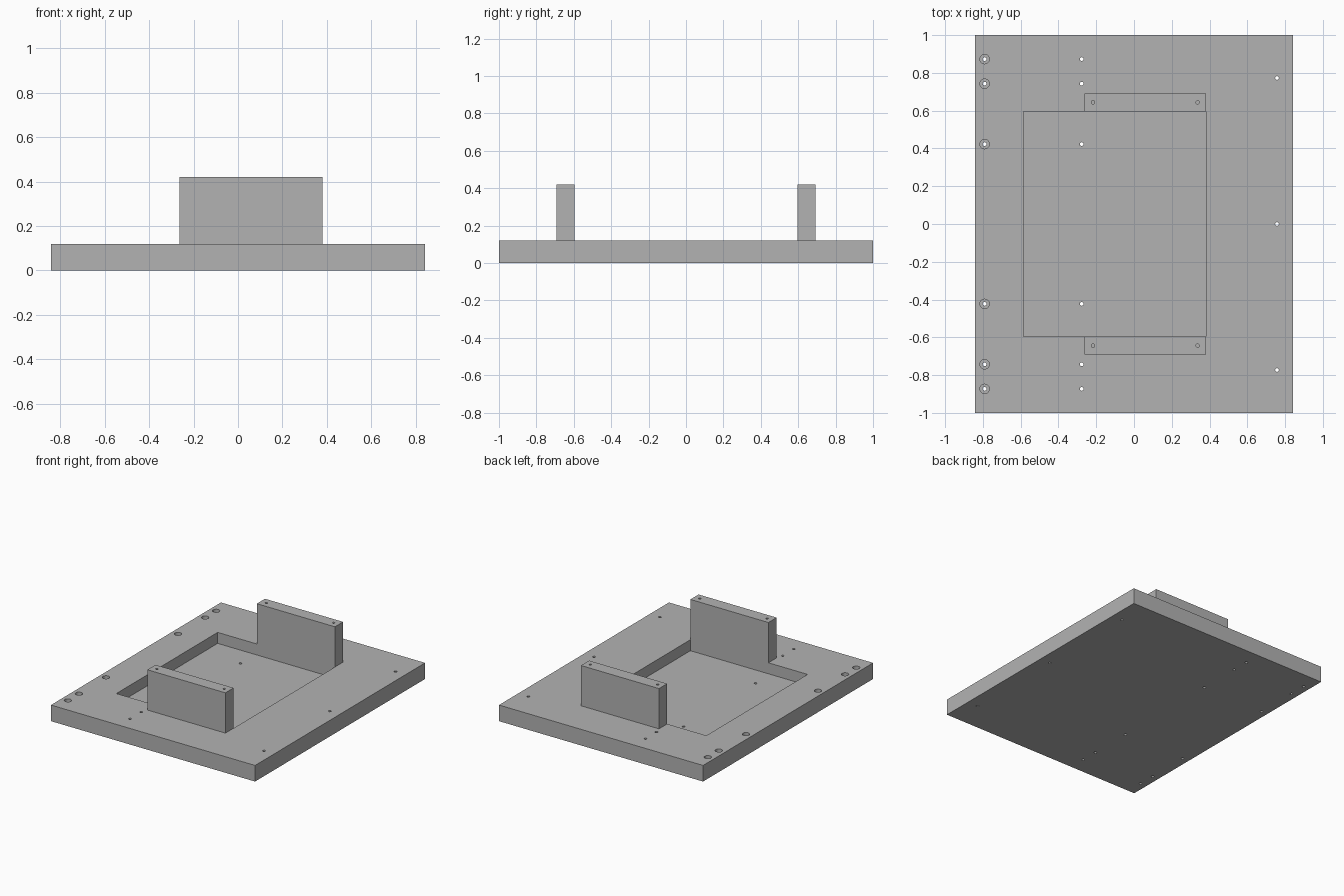
import bpy, bmesh
from mathutils import Matrix, Vector

cube = bpy.data.objects.get("Cube")
if cube:
    bpy.data.objects.remove(cube, do_unlink=True)

grey = bpy.data.materials.new("machined grey")
grey.use_nodes = True
grey.diffuse_color = (0.45, 0.45, 0.45, 1)
grey.node_tree.nodes["Principled BSDF"].inputs["Base Color"].default_value = grey.diffuse_color

PLATE_TOP, BRACKET_TOP = 0.12, 0.42
POCKET_FLOOR = 0.038
INNER_Y, OUTER_Y = 0.596, 0.692
BRACKET_X = (-0.262, 0.381)


def finish(name, bm):
    mesh = bpy.data.meshes.new(name)
    bm.to_mesh(mesh)
    bm.free()
    mesh.materials.append(grey)
    obj = bpy.data.objects.new(name, mesh)
    bpy.context.collection.objects.link(obj)
    return obj


def box(name, low, high):
    low, high = Vector(low), Vector(high)
    bm = bmesh.new()
    bmesh.ops.create_cube(bm, size=1, matrix=Matrix.Translation((low + high) / 2)
                          @ Matrix.Diagonal((*(high - low), 1)))
    return finish(name, bm)


def drills(name, points, radius, bottom, top):
    bm = bmesh.new()
    for x, y in points:
        bmesh.ops.create_cone(bm, cap_ends=True, segments=24, radius1=radius, radius2=radius,
                              depth=top - bottom,
                              matrix=Matrix.Translation((x, y, (bottom + top) / 2)))
    return finish(name, bm)


def cut(obj, cutter):
    cutter.hide_render = True
    mod = obj.modifiers.new("cut", 'BOOLEAN')
    mod.operation, mod.solver, mod.object = 'DIFFERENCE', 'EXACT', cutter
    bpy.context.view_layer.objects.active = obj
    bpy.ops.object.modifier_apply(modifier=mod.name)
    bpy.data.objects.remove(cutter, do_unlink=True)


# Base plate with a rectangular pocket
plate = box("base_plate", (-0.841, -1, 0), (0.841, 1, PLATE_TOP))
cut(plate, box("pocket_cutter", (-0.585, -INNER_Y, POCKET_FLOOR), (0.381, INNER_Y, 0.3)))

# Counterbored edge holes, plain middle holes and three opposite edge holes
rows = [s * y for y in (0.873, 0.743, 0.423) for s in (-1, 1)]
edge = [(-0.791, y) for y in rows]
plain = [(-0.277, y) for y in rows] + [(0.757, y) for y in (-0.773, 0, 0.773)]
cut(plate, drills("counterbore_cutter", edge, 0.025, 0.06, 0.2))
cut(plate, drills("through_hole_cutter", edge + plain, 0.010, -0.1, 0.2))

# Two upright brackets with blind screw holes in their top edges
for name, side in (("front_bracket", -1), ("back_bracket", 1)):
    y0, y1 = sorted((side * INNER_Y, side * OUTER_Y))
    bracket = box(name, (BRACKET_X[0], y0, PLATE_TOP), (BRACKET_X[1], y1, BRACKET_TOP))
    screws = [(x, side * 0.644) for x in (-0.217, 0.337)]
    cut(bracket, drills("screw_hole_cutter", screws, 0.009, 0.3, 0.5))
